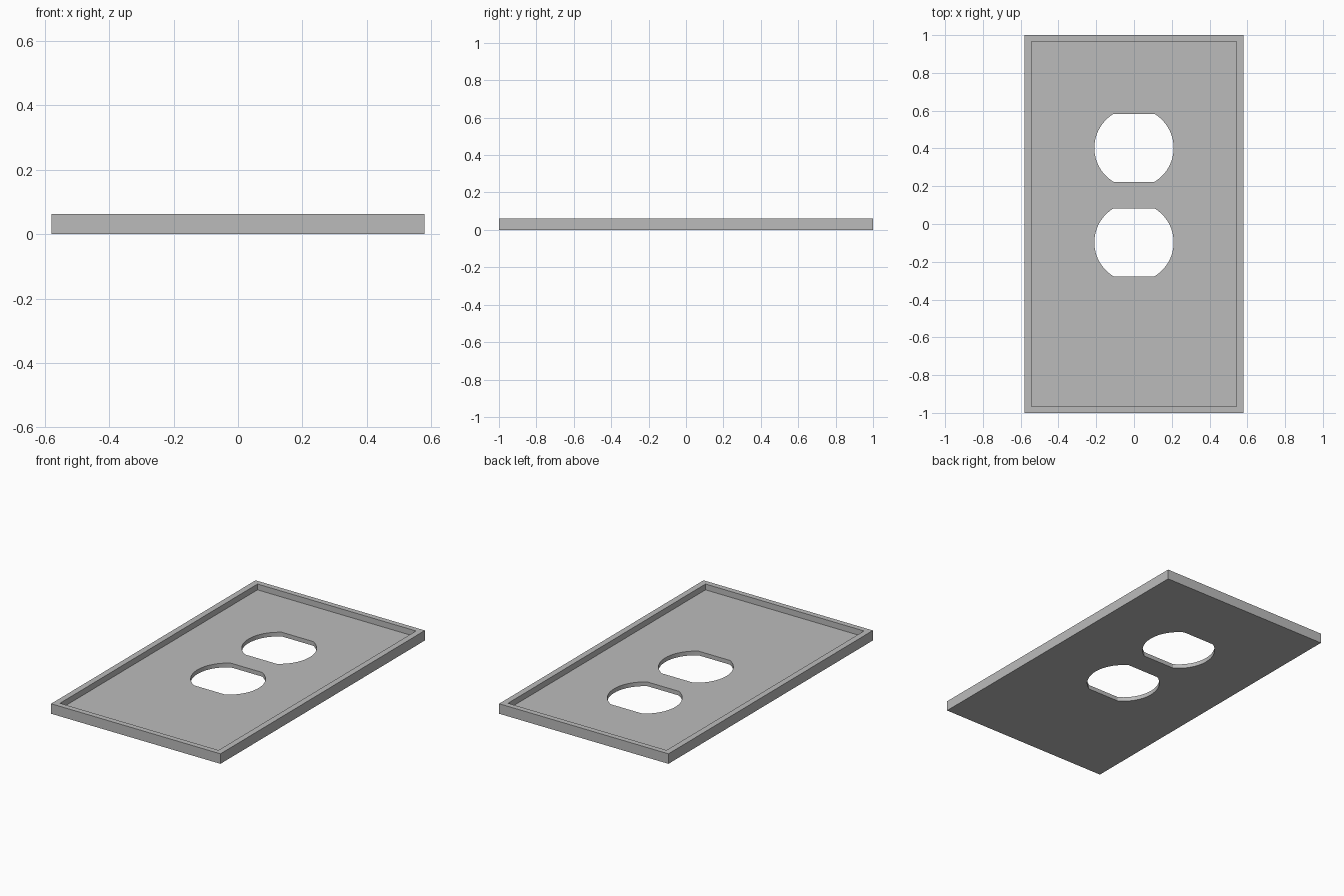
import bpy, bmesh, math

if "Cube" in bpy.data.objects:
    bpy.data.objects.remove(bpy.data.objects["Cube"], do_unlink=True)

HALF_X, HALF_Y, HEIGHT = 0.58, 1.0, 0.062
RIM_X, RIM_Y, FLOOR = 0.543, 0.966, 0.026
RADIUS, HALF_FLAT = 0.21, 0.18

grey = bpy.data.materials.new("plain grey")
grey.use_nodes = True
colour = (0.5, 0.5, 0.5, 1)
grey.diffuse_color = colour
grey.node_tree.nodes["Principled BSDF"].inputs["Base Color"].default_value = colour


def prism(name, outline, low, high):
    """Extrude a flat outline between two heights."""
    bm = bmesh.new()
    base = bm.faces.new([bm.verts.new((x, y, low)) for x, y in outline])
    side = bmesh.ops.extrude_face_region(bm, geom=[base])["geom"]
    bmesh.ops.translate(bm, vec=(0, 0, high - low),
                        verts=[v for v in side if isinstance(v, bmesh.types.BMVert)])
    bmesh.ops.recalc_face_normals(bm, faces=bm.faces)
    mesh = bpy.data.meshes.new(name)
    bm.to_mesh(mesh)
    bm.free()
    mesh.materials.append(grey)
    obj = bpy.data.objects.new(name, mesh)
    bpy.context.collection.objects.link(obj)
    return obj


def rectangle(hx, hy):
    return [(-hx, -hy), (hx, -hy), (hx, hy), (-hx, hy)]


def socket_outline(cy, steps=24):
    """Circle with its top and bottom cut flat."""
    limit = math.asin(HALF_FLAT / RADIUS)
    arc = [limit * (2 * i / steps - 1) for i in range(steps + 1)]
    angles = arc + [a + math.pi for a in arc]
    return [(RADIUS * math.cos(a), cy + RADIUS * math.sin(a)) for a in angles]


# Wall plate and the shapes cut from it: shallow tray and two socket openings
plate = prism("wall_plate", rectangle(HALF_X, HALF_Y), 0, HEIGHT)
cutters = [prism("tray_cutter", rectangle(RIM_X, RIM_Y), FLOOR, HEIGHT + 0.1)]
for name, cy in (("upper", 0.403), ("lower", -0.097)):
    cutters.append(prism(name + "_socket_cutter", socket_outline(cy), -0.1, HEIGHT + 0.2))

bpy.context.view_layer.objects.active = plate
plate.select_set(True)
for cutter in cutters:
    cut = plate.modifiers.new(cutter.name, "BOOLEAN")
    cut.operation, cut.solver, cut.object = "DIFFERENCE", "EXACT", cutter
    bpy.ops.object.modifier_apply(modifier=cut.name)
    bpy.data.objects.remove(cutter, do_unlink=True)

# Smooth curved openings, crisp corners
bpy.ops.object.shade_smooth_by_angle(angle=math.radians(30))
